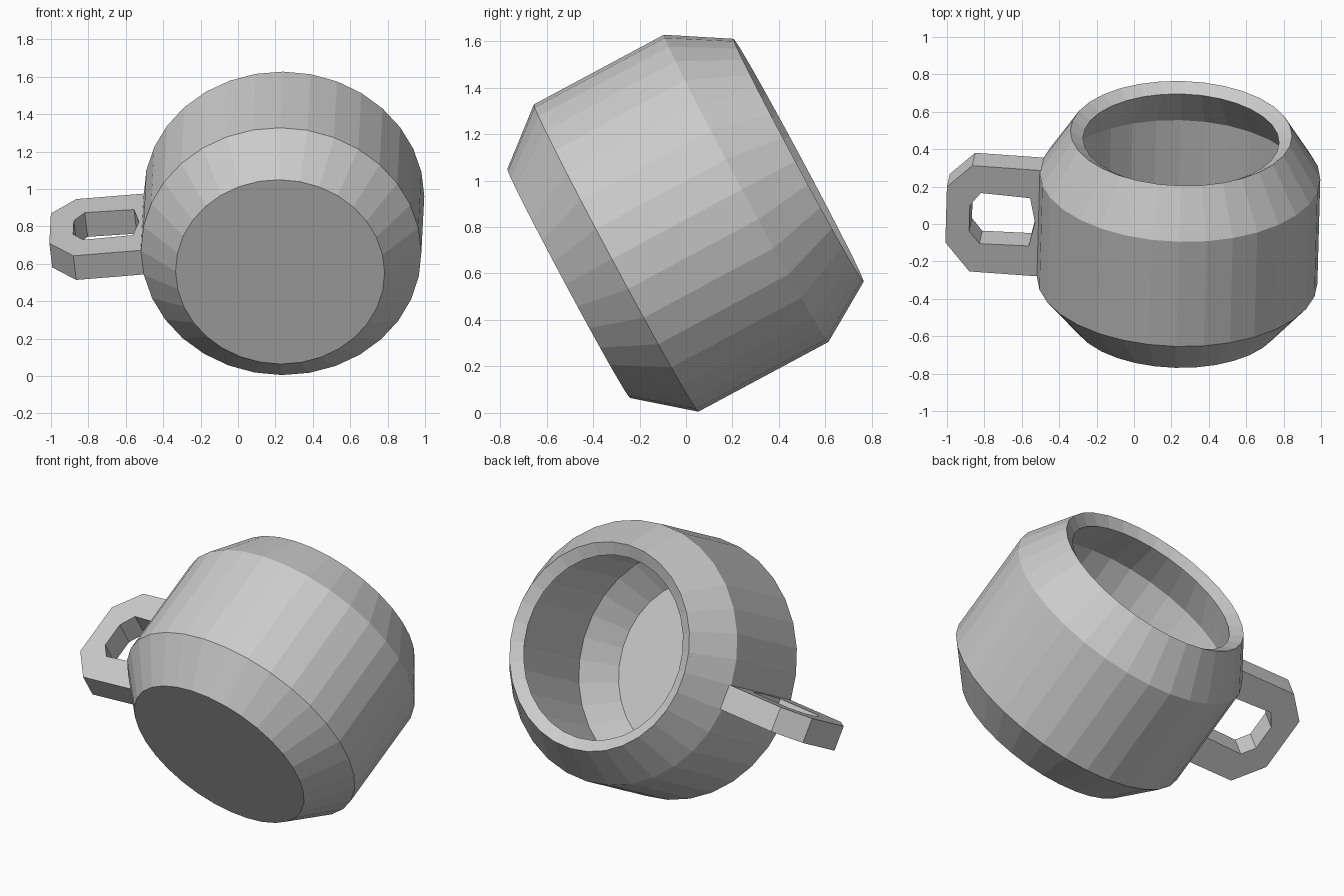
import bpy, bmesh, math
from mathutils import Matrix, Vector

if "Cube" in bpy.data.objects:
    bpy.data.objects.remove(bpy.data.objects["Cube"])

SIDES = 32
BASE = Vector((0.225, -0.505, 0.557))       # centre of the mug's underside
TOP = Vector((0.2525, 0.485, 1.0875))       # centre of the mug's rim

# Tipped frame: z along the mug axis, x out through the handle
axis = (TOP - BASE).normalized()
side = axis.cross(Vector((-1, 0, 0))).normalized()
out = side.cross(axis)
frame = Matrix((out, side, axis)).transposed().to_4x4()
frame = Matrix.Translation(BASE) @ frame @ Matrix.Rotation(math.radians(-6), 4, 'Z')


def add_object(name, bm):
    bmesh.ops.recalc_face_normals(bm, faces=bm.faces)
    mesh = bpy.data.meshes.new(name)
    bm.to_mesh(mesh)
    bm.free()
    obj = bpy.data.objects.new(name, mesh)
    obj.matrix_world = frame
    bpy.context.collection.objects.link(obj)
    return obj


# Mug body: closed base, open rim, thickened inwards
profile = [(0.559, 0), (0.75, 0.232), (0.75, 0.867), (0.593, 1.123)]
bm = bmesh.new()
rings = []
for r, z in profile:
    angles = [(i + 0.5) * math.tau / SIDES for i in range(SIDES)]
    rings.append([bm.verts.new((r * math.cos(a), r * math.sin(a), z)) for a in angles])
bm.faces.new(rings[0][::-1])
for lo, hi in zip(rings, rings[1:]):
    for i in range(SIDES):
        j = (i + 1) % SIDES
        bm.faces.new((lo[i], lo[j], hi[j], hi[i]))
body = add_object("mug_body", bm)
wall = body.modifiers.new("wall", 'SOLIDIFY')
wall.thickness = 0.08
wall.offset = -1
wall.use_even_offset = True

# Handle: flat angular loop, (distance from axis, height along axis)
outer = [(0.70, 0.235), (1.11, 0.235), (1.243, 0.40), (1.243, 0.737),
         (1.11, 0.877), (0.70, 0.877), (0.70, 0.56)]
inner = [(0.795, 0.415), (1.06, 0.408), (1.117, 0.48), (1.117, 0.635),
         (1.06, 0.715), (0.795, 0.705), (0.765, 0.56)]
half = 0.0735
bm = bmesh.new()
loops = [[bm.verts.new((x, y, z)) for x, z in pts]
         for pts, y in ((outer, -half), (outer, half), (inner, half), (inner, -half))]
for a, b in zip(loops, loops[1:] + loops[:1]):
    for i in range(len(outer)):
        j = (i + 1) % len(outer)
        bm.faces.new((a[i], a[j], b[j], b[i]))
add_object("handle", bm)
